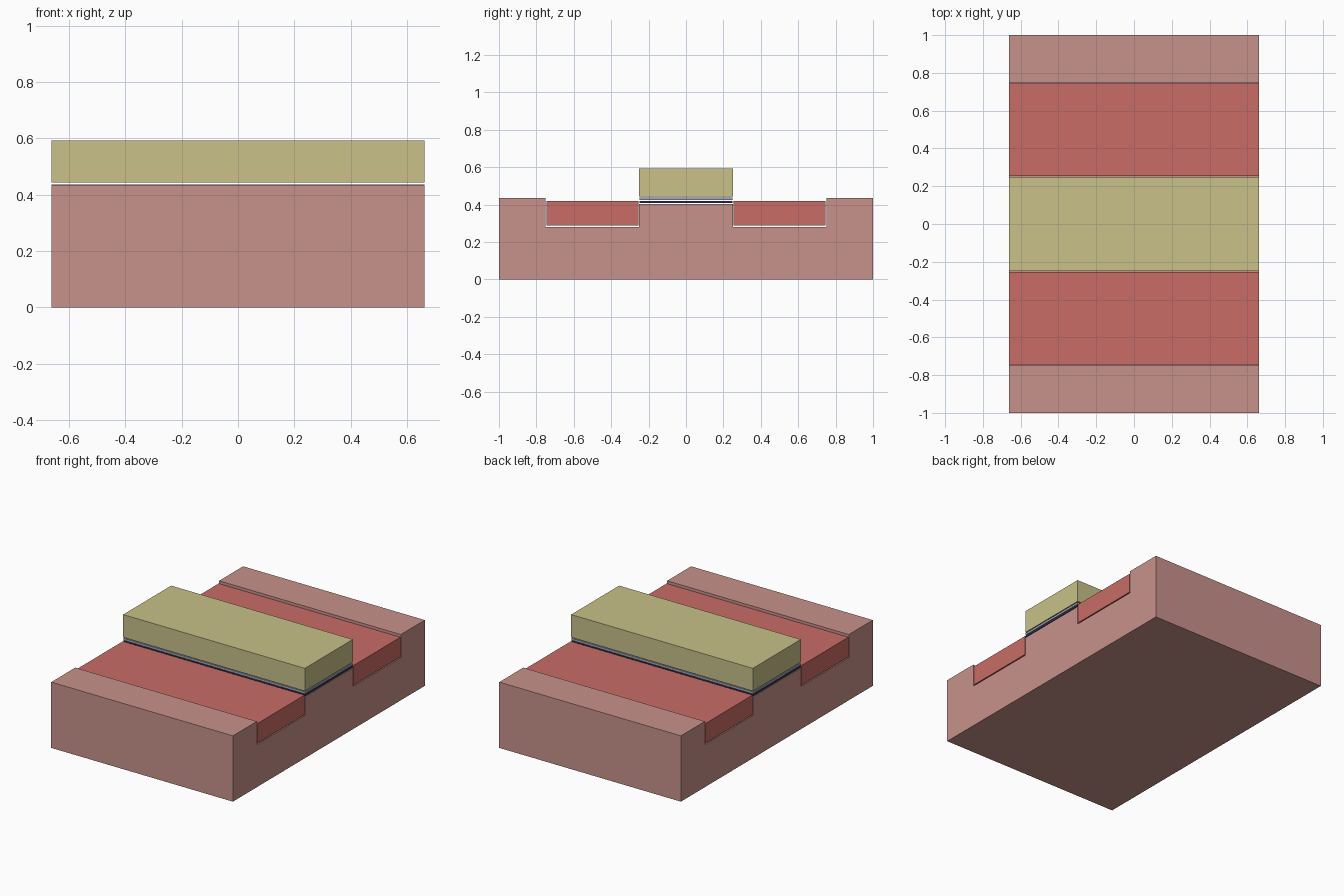
import bpy
import bmesh

if "Cube" in bpy.data.objects:
    bpy.data.objects.remove(bpy.data.objects["Cube"])

HALF_X = 0.663


def srgb(r, g, b):
    def lin(c):
        c /= 255
        return c / 12.92 if c <= 0.04045 else ((c + 0.055) / 1.055) ** 2.4
    return (lin(r), lin(g), lin(b), 1)


def material(name, rgb):
    m = bpy.data.materials.new(name)
    m.diffuse_color = srgb(*rgb)
    m.use_nodes = True
    m.node_tree.nodes["Principled BSDF"].inputs["Base Color"].default_value = m.diffuse_color
    return m


def extrude_profile(name, profile, mat):
    """Extrude a closed (y, z) profile along the full width in x."""
    bm = bmesh.new()
    face = bm.faces.new([bm.verts.new((-HALF_X, y, z)) for y, z in profile])
    ret = bmesh.ops.extrude_face_region(bm, geom=[face])
    verts = [v for v in ret["geom"] if isinstance(v, bmesh.types.BMVert)]
    bmesh.ops.translate(bm, verts=verts, vec=(2 * HALF_X, 0, 0))
    bmesh.ops.recalc_face_normals(bm, faces=bm.faces)
    mesh = bpy.data.meshes.new(name)
    bm.to_mesh(mesh)
    bm.free()
    mesh.materials.append(mat)
    obj = bpy.data.objects.new(name, mesh)
    bpy.context.collection.objects.link(obj)
    return obj


def slab(name, y0, y1, z0, z1, mat):
    return extrude_profile(name, [(y0, z0), (y1, z0), (y1, z1), (y0, z1)], mat)


pink = material("dusty pink", (200, 146, 139))
red = material("brick red", (200, 108, 102))
khaki = material("khaki", (200, 193, 137))
grey = material("pale blue grey", (165, 168, 185))
navy = material("dark navy", (55, 52, 85))

# Base block with two trenches and a lower central ridge
right = [(1, 0), (1, 0.434), (0.75, 0.434), (0.75, 0.281),
         (0.25, 0.281), (0.25, 0.404)]
left = [(-y, z) for y, z in reversed(right)]
extrude_profile("base_block", right + left, pink)

# Inlays sitting in the trenches
for name, side in (("front_inlay", -1), ("back_inlay", 1)):
    y0, y1 = sorted((side * 0.255, side * 0.745))
    slab(name, y0, y1, 0.288, 0.418, red)

# Thin layers and the thick bar stacked over the ridge
slab("dark_layer", -0.248, 0.248, 0.408, 0.419, navy)
slab("pale_layer", -0.248, 0.248, 0.423, 0.437, grey)
slab("top_bar", -0.25, 0.25, 0.443, 0.593, khaki)
